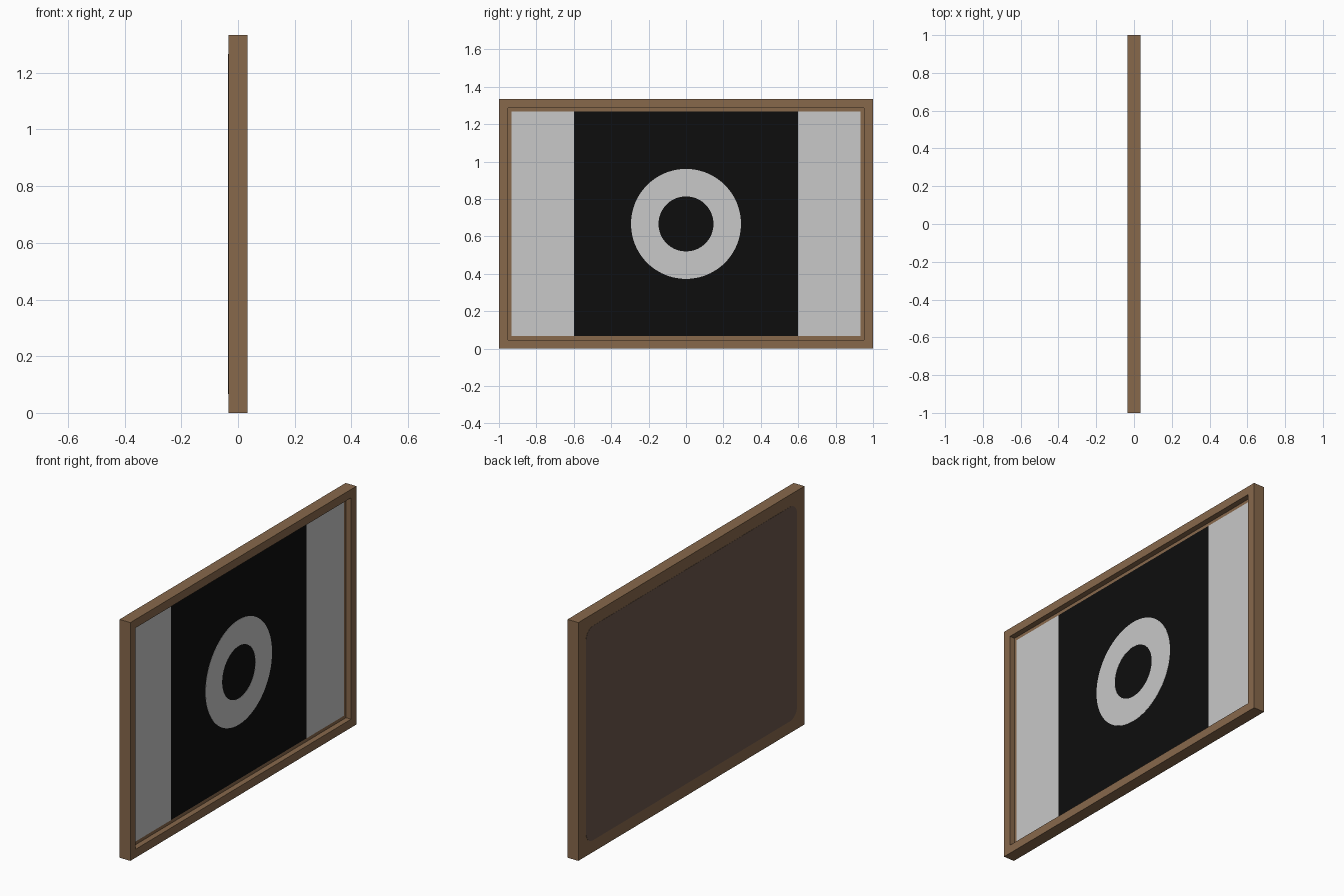
import bpy, bmesh, math
from mathutils import Vector

if "Cube" in bpy.data.objects:
    bpy.data.objects.remove(bpy.data.objects["Cube"])

W, H, D = 2.0, 1.334, 0.067      # overall width (y), height (z), depth (x)
B = 0.067                        # frame border
CZ = H / 2
FLOOR = 0.002                    # recessed floor behind the picture


def material(name, srgb):
    m = bpy.data.materials.new(name)
    lin = [((c / 255 + 0.055) / 1.055) ** 2.4 if c > 10 else c / 255 / 12.92 for c in srgb]
    m.diffuse_color = (*lin, 1)
    m.use_nodes = True
    m.node_tree.nodes["Principled BSDF"].inputs["Base Color"].default_value = m.diffuse_color
    return m


wood = material("brown wood", (135, 104, 75))
card = material("dark backing", (107, 86, 75))
white = material("light grey", (200, 200, 200))
black = material("black", (13, 13, 13))


def finish(name, bm, mat):
    bmesh.ops.recalc_face_normals(bm, faces=bm.faces)
    me = bpy.data.meshes.new(name)
    bm.to_mesh(me)
    bm.free()
    me.materials.append(mat)
    ob = bpy.data.objects.new(name, me)
    bpy.context.collection.objects.link(ob)
    return ob


def box(name, x0, x1, y0, y1, z0, z1, mat):
    bm = bmesh.new()
    bmesh.ops.create_cube(bm, size=1)
    for v in bm.verts:
        v.co = Vector((x0 + (v.co.x + .5) * (x1 - x0),
                       y0 + (v.co.y + .5) * (y1 - y0),
                       z0 + (v.co.z + .5) * (z1 - z0)))
    return finish(name, bm, mat)


def rounded_plate(name, x0, x1, hw, hh, r, mat, seg=6):
    bm = bmesh.new()
    vs = []
    for k, (sy, sz) in enumerate(((1, 1), (-1, 1), (-1, -1), (1, -1))):
        for i in range(seg + 1):
            a = math.pi / 2 * (k + i / seg)
            vs.append(bm.verts.new((x0, sy * (hw - r) + r * math.cos(a),
                                    CZ + sz * (hh - r) + r * math.sin(a))))
    f = bm.faces.new(vs)
    ext = bmesh.ops.extrude_face_region(bm, geom=[f])["geom"]
    for v in ext:
        if isinstance(v, bmesh.types.BMVert):
            v.co.x = x1
    return finish(name, bm, mat)


def ring_plate(name, x0, x1, r0, r1, mat, n=96):
    bm = bmesh.new()
    loops = [[bm.verts.new((x, r * math.cos(2 * math.pi * i / n),
                            CZ + r * math.sin(2 * math.pi * i / n))) for i in range(n)]
             for x, r in ((x0, r0), (x1, r0), (x1, r1), (x0, r1))]
    for a, b in zip(loops, loops[1:] + loops[:1]):
        for i in range(n):
            j = (i + 1) % n
            bm.faces.new((a[i], a[j], b[j], b[i]))
    return finish(name, bm, mat)


# Frame: a slab with its picture side inset and sunk to a shallow tray
frame = box("frame", -D / 2, D / 2, -W / 2, W / 2, 0, H, wood)
bm = bmesh.new()
bm.from_mesh(frame.data)
face = max(bm.faces, key=lambda f: f.normal.x)
bmesh.ops.inset_region(bm, faces=[face], thickness=B)
rim = [v.co.copy() for v in face.verts]
floor = bmesh.ops.extrude_face_region(bm, geom=[face])["geom"]
for v in floor:
    if isinstance(v, bmesh.types.BMVert):
        v.co.x = FLOOR
if face.is_valid:
    bmesh.ops.delete(bm, geom=[face], context='FACES_ONLY')
bmesh.ops.recalc_face_normals(bm, faces=bm.faces)
bm.to_mesh(frame.data)
bm.free()

# Picture: dark centre square, a light strip either side, and a light ring
top = FLOOR + 0.002
box("picture_centre", FLOOR, top, -0.6, 0.6, B, H - B, black)
for side, y0, y1 in (("left", -W / 2 + B, -0.6), ("right", 0.6, W / 2 - B)):
    box("picture_strip_" + side, FLOOR, top, y0, y1, B, H - B, white)
ring_plate("picture_ring", top - 0.001, top + 0.001, 0.147, 0.294, white)

# Backing: thin rounded card on the rear
rounded_plate("backing_card", -D / 2 + 0.001, -D / 2 - 0.001,
              W / 2 - B, H / 2 - B, 0.06, card)
